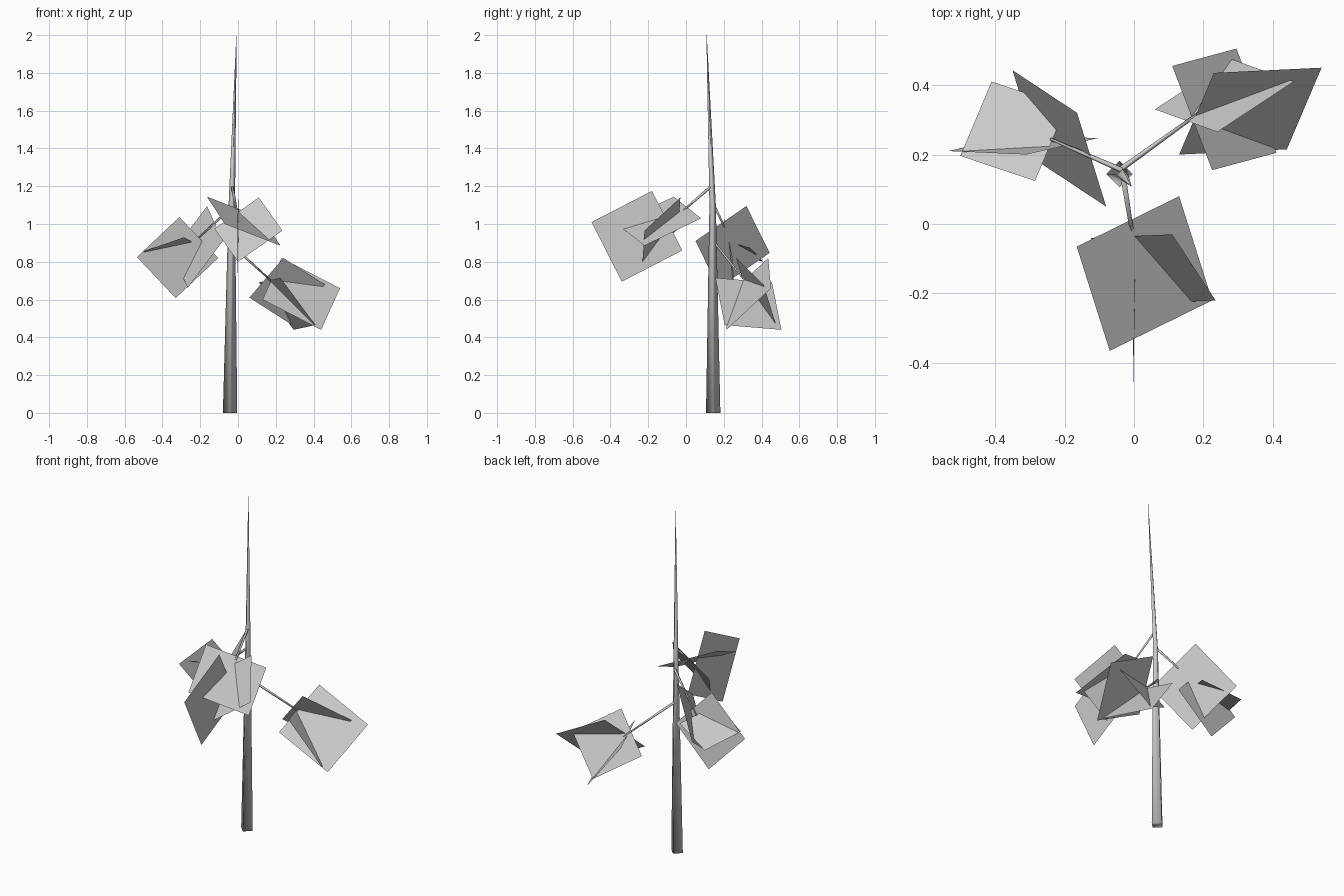
import bpy
from mathutils import Vector
from math import cos, sin, pi

if "Cube" in bpy.data.objects:
    bpy.data.objects.remove(bpy.data.objects["Cube"])


def make_object(name, verts, faces, smooth=False):
    mesh = bpy.data.meshes.new(name)
    mesh.from_pydata(verts, [], faces)
    mesh.update()
    for p in mesh.polygons:
        p.use_smooth = smooth and len(mesh.polygons) > 1
    ob = bpy.data.objects.new(name, mesh)
    bpy.context.collection.objects.link(ob)
    return ob


def limb(name, path, level=False, sides=4):
    """Tapered tube through (x, y, z, radius) points."""
    pts = [Vector(p[:3]) for p in path]
    axis = Vector((0, 0, 1)) if level else (pts[-1] - pts[0]).normalized()
    u = Vector((1, 0, 0)) if level else axis.cross(Vector((0, 0, 1))).normalized()
    w = axis.cross(u)
    verts, faces = [], []
    for c, p in zip(pts, path):
        for i in range(sides):
            a = 2 * pi * i / sides
            verts.append(c + p[3] * (u * cos(a) + w * sin(a)))
    for k in range(len(path) - 1):
        for i in range(sides):
            j = (i + 1) % sides
            faces.append((k * sides + i, k * sides + j,
                          (k + 1) * sides + j, (k + 1) * sides + i))
    faces.append(tuple(reversed(range(sides))))
    n = (len(path) - 1) * sides
    faces.append(tuple(range(n, n + sides)))
    return make_object(name, verts, faces, smooth=True)


def leaf_cluster(name, cards):
    """Crossed flat cards; each is three corners, the fourth completes it."""
    verts, faces = [], []
    for a, b, c in cards:
        a, b, c = Vector(a), Vector(b), Vector(c)
        n = len(verts)
        verts += [a, b, c, a + c - b]
        faces.append((n, n + 1, n + 2, n + 3))
    return make_object(name, verts, faces)


# trunk with a slight bend above the branches
limb("trunk", [(-.042, .144, 0, .038), (-.033, .141, 1.1, .017),
               (-.008, .109, 2.0, .001)], level=True)

# three drooping branches
limb("branch_right", [(-.035, .16, .89, .008), (.23, .35, .65, .004)])
limb("branch_left", [(-.035, .155, 1.085, .008), (-.24, .245, .90, .004)])
limb("branch_front", [(-.032, .14, 1.205, .008), (.01, -.12, .98, .004)])

# foliage cards at the branch ends
leaf_cluster("leaves_right", [
    ((.23, .435, .82), (.54, .45, .66), (.44, .215, .44)),
    ((.11, .455, .69), (.295, .505, .44), (.41, .205, .465)),
    ((.06, .33, .61), (.28, .475, .47), (.46, .41, .68))])
leaf_cluster("leaves_left", [
    ((-.535, .21, .825), (-.31, .20, 1.037), (-.105, .247, .82)),
    ((-.35, .443, .847), (-.164, .32, 1.095), (-.08, .05, .91)),
    ((-.41, .41, .80), (-.195, .338, .875), (-.285, .124, .93))])
leaf_cluster("leaves_front", [
    ((-.003, -.50, 1.01), (.003, -.18, 1.175), (.003, -.02, .86)),
    ((-.165, -.065, 1.145), (.13, .08, 1.03), (.225, -.22, .885)),
    ((.11, -.03, 1.14), (.235, -.22, .965), (0, -.23, .80))])
